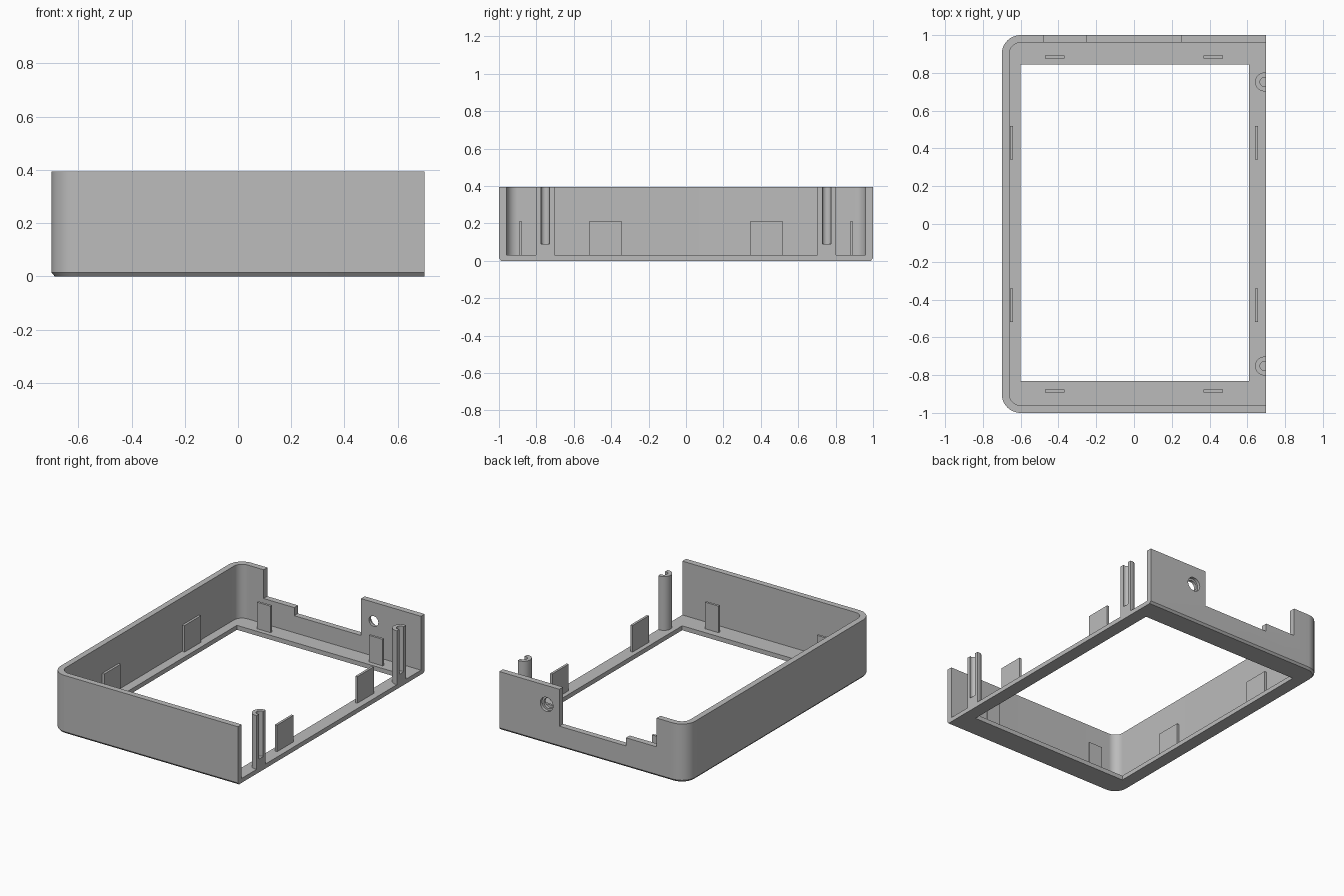
import bpy, bmesh
from math import pi, sin, cos, acos

if "Cube" in bpy.data.objects:
    bpy.data.objects.remove(bpy.data.objects["Cube"])

TOP, FLOOR, WALL, RIGHT = 0.395, 0.03, 0.04, 0.70

grey = bpy.data.materials.new("plain grey")
grey.use_nodes = True
colour = (0.5, 0.5, 0.5, 1)
grey.diffuse_color = colour
grey.node_tree.nodes["Principled BSDF"].inputs["Base Color"].default_value = colour


def make(name, bm):
    bmesh.ops.recalc_face_normals(bm, faces=bm.faces)
    mesh = bpy.data.meshes.new(name)
    bm.to_mesh(mesh)
    bm.free()
    mesh.materials.append(grey)
    obj = bpy.data.objects.new(name, mesh)
    bpy.context.collection.objects.link(obj)
    return obj


def loft(name, layers):
    """Solid through a stack of (outline, z) layers of equal point count."""
    bm = bmesh.new()
    rings = [[bm.verts.new((x, y, z)) for x, y in pts] for pts, z in layers]
    bm.faces.new(rings[0])
    bm.faces.new(rings[-1])
    for a, b in zip(rings, rings[1:]):
        for i in range(len(a)):
            j = (i + 1) % len(a)
            bm.faces.new((a[i], a[j], b[j], b[i]))
    return make(name, bm)


def box(name, x0, x1, y0, y1, z0, z1):
    pts = [(x0, y0), (x1, y0), (x1, y1), (x0, y1)]
    return loft(name, [(pts, z0), (pts, z1)])


def arc(cx, cy, r, a0, a1, n=16):
    return [(cx + r * cos(a0 + (a1 - a0) * i / n),
             cy + r * sin(a0 + (a1 - a0) * i / n)) for i in range(n + 1)]


def tray_outline(inset, right):
    """Rectangle with both left corners rounded and a square right end."""
    r = 0.10 - inset
    y = 1 - inset
    return ([(right, y)] + arc(-0.60, 0.90, r, pi / 2, pi)
            + arc(-0.60, -0.90, r, pi, 1.5 * pi) + [(right, -y)])


def hole_cutter(radius, y0, y1):
    bm = bmesh.new()
    bmesh.ops.create_cone(bm, cap_ends=True, segments=32, radius1=radius,
                          radius2=radius, depth=y1 - y0)
    for v in bm.verts:
        x, y, z = v.co
        v.co = (0.345 + x, (y0 + y1) / 2 + z, 0.267 + y)
    return make("hole_cutter", bm)


def activate(obj):
    bpy.ops.object.select_all(action="DESELECT")
    obj.select_set(True)
    bpy.context.view_layer.objects.active = obj


def smooth(obj):
    activate(obj)
    bpy.ops.object.shade_smooth_by_angle(angle=pi / 6)


# Tray shell with a chamfered foot
body = loft("case_shell", [(tray_outline(0.012, RIGHT), 0),
                           (tray_outline(0, RIGHT), 0.014),
                           (tray_outline(0, RIGHT), TOP)])

# Cavity, floor window, back wall notches and counterbored hole
cavity = tray_outline(WALL, RIGHT + 0.2)
cutters = [
    loft("cavity_cutter", [(cavity, FLOOR), (cavity, 0.6)]),
    box("window_cutter", -0.60, 0.61, -0.83, 0.845, -0.1, 0.1),
    box("notch_cutter", -0.25, 0.25, 0.93, 1.1, 0.145, 0.6),
    box("step_cutter", -0.48, -0.24, 0.93, 1.1, 0.20, 0.6),
    hole_cutter(0.035, 0.9, 1.1),
    hole_cutter(0.048, 0.98, 1.1),
]
activate(body)
for cutter in cutters:
    cutter.hide_render = True
    mod = body.modifiers.new("cut", "BOOLEAN")
    mod.operation, mod.solver, mod.object = "DIFFERENCE", "EXACT", cutter
    bpy.ops.object.modifier_apply(modifier=mod.name)
    bpy.data.objects.remove(cutter)
smooth(body)

# Upright tabs around the floor
for side, s in (("left", 1), ("right", -1)):
    for end, e in (("front", -1), ("back", 1)):
        x, y = 0.42 * s, 0.884 * e
        box(f"{end}_tab_{side}", x - 0.052, x + 0.052, y - 0.008, y + 0.008,
            FLOOR, 0.21)
        x, y = 0.648 * s, 0.43 * e
        box(f"{side}_tab_{end}", x - 0.008, x + 0.008, y - 0.088, y + 0.088,
            FLOOR, 0.21)

# Slotted screw posts on the open edge
cx, R, r = 0.691, 0.05, 0.024
for end, cy in (("front", -0.752), ("back", 0.752)):
    a, b = acos((RIGHT - cx) / R), acos((RIGHT - cx) / r)
    outer = arc(cx, cy, R, a, 2 * pi - a, 24)
    bore = arc(cx, cy, r, 2 * pi - b, b, 24)
    smooth(loft(f"{end}_post_base", [(outer, FLOOR), (outer, 0.09)]))
    smooth(loft(f"{end}_post", [(outer + bore, 0.09), (outer + bore, TOP)]))
